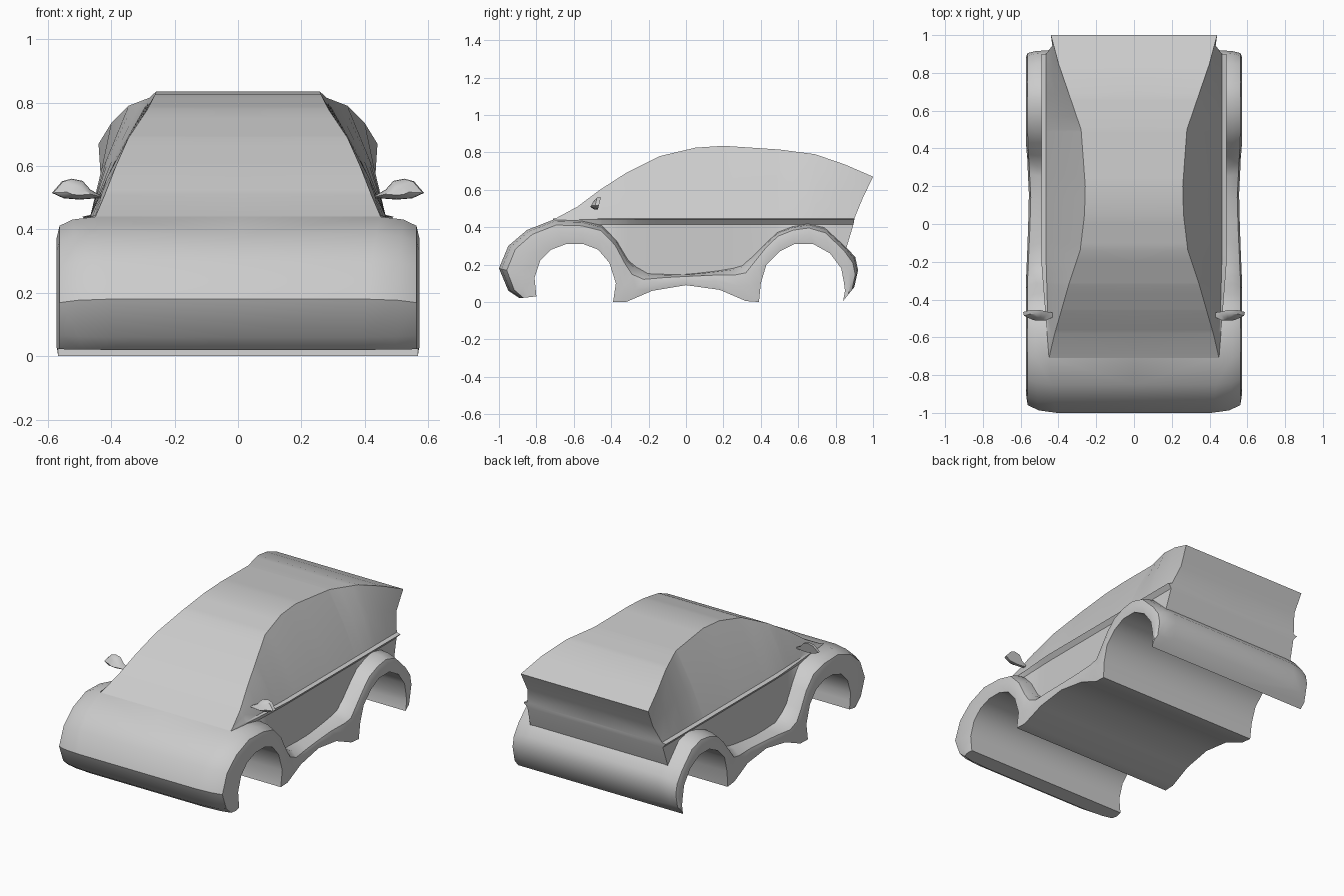
import bpy
import bmesh
import math

cube = bpy.data.objects.get("Cube")
if cube:
    bpy.data.objects.remove(cube, do_unlink=True)

grey = bpy.data.materials.new("body_grey")
grey.use_nodes = True
GREY = (0.6, 0.6, 0.6, 1)
grey.diffuse_color = GREY
grey.node_tree.nodes["Principled BSDF"].inputs["Base Color"].default_value = GREY


def lerp(a, b, t):
    return a + (b - a) * t


def sample(table, y, col):
    """Linear look-up of one column in a table sorted by its first column."""
    for a, b in zip(table, table[1:]):
        if y <= b[0]:
            return lerp(a[col], b[col], max(0, (y - a[0]) / (b[0] - a[0])))
    return table[-1][col]


def finish(name, bm, angle=40):
    """Turn a left half into a mirrored, smooth shaded object."""
    bmesh.ops.remove_doubles(bm, verts=bm.verts, dist=0.0005)
    bmesh.ops.recalc_face_normals(bm, faces=bm.faces)
    mesh = bpy.data.meshes.new(name)
    bm.to_mesh(mesh)
    bm.free()
    mesh.materials.append(grey)
    obj = bpy.data.objects.new(name, mesh)
    bpy.context.collection.objects.link(obj)
    mirror = obj.modifiers.new("mirror", 'MIRROR')
    mirror.merge_threshold = 0.0005
    bpy.ops.object.select_all(action='DESELECT')
    obj.select_set(True)
    bpy.context.view_layer.objects.active = obj
    bpy.ops.object.shade_smooth_by_angle(angle=math.radians(angle))
    return obj


def loft(bm, sections):
    """Skin a list of equally long point rows."""
    rows = [[bm.verts.new(p) for p in s] for s in sections]
    for a, b in zip(rows, rows[1:]):
        for j in range(len(a) - 1):
            bm.faces.new((a[j], a[j + 1], b[j + 1], b[j]))


# Outer fender line and matching wheel arch / sill line, as (y, z) pairs
front = [((-.89, .02), (-.8, .03)), ((-.95, .06), (-.805, .08)),
         ((-1, .18), (-.81, .13)), ((-.95, .3), (-.78, .22)),
         ((-.85, .385), (-.72, .28)), ((-.71, .44), (-.64, .31))]
side = [((-.56, .435), (-.55, .31)), ((-.45, .41), (-.47, .28)),
        ((-.37, .33), (-.41, .21)), ((-.31, .23), (-.375, .1)),
        ((-.26, .19), (-.39, 0)), ((-.2, .155), (-.32, 0)),
        ((-.1, .15), (-.18, .06)), ((0, .15), (0, .09)),
        ((.13, .165), (.18, .065)), ((.25, .185), (.32, .005)),
        ((.3, .2), (.39, 0)), ((.36, .25), (.4, .1)),
        ((.43, .32), (.43, .2)), ((.49, .375), (.5, .27)),
        ((.57, .405), (.58, .31)), ((.65, .42), (.68, .31)),
        ((.74, .4), (.77, .26))]
rear = [((.85, .3), (.83, .18)), ((.905, .24), (.845, .1)),
        ((.92, .17), (.85, .06)), ((.9, .08), (.84, .005))]


def fender_section(pair, inner_x):
    """Rounded flare from the fender line out, under and to the middle."""
    p, q = pair
    waist = 0.018 * max(0, 1 - abs(p[0] - .1) / .35)
    shape = ((inner_x, 0), (lerp(inner_x, .57, .6), .07), (.563, .22),
             (.573, .55), (.568, 1), (0, 1))
    return [(x - waist if x > .5 else x, lerp(p[0], q[0], t), lerp(p[1], q[1], t))
            for x, t in shape]


# Lower body: flared fenders, sills, floor and wheel tunnels
bm = bmesh.new()
sections = ([fender_section(s, lerp(.38, .45, i / 5)) for i, s in enumerate(front)]
            + [fender_section(s, .45) for s in side + rear])
loft(bm, sections)

# Nose and rear bumper skins across the middle, closed down to the tunnels
n = len(front)
for part in (sections[:n], sections[-len(rear) - 1:]):
    loft(bm, [[(0, *s[0][1:]), s[0]] for s in part])
for s in (sections[0], sections[-1]):
    centre = (0, *s[0][1:])
    bm.faces.new([bm.verts.new(p) for p in [centre] + s])
finish("lower_body", bm)

# Cabin: y, roof height, roof half width
roof = [(-.71, .44, .45), (-.58, .51, .42), (-.46, .6, .385), (-.32, .69, .345),
        (-.14, .78, .285), (.05, .825, .262), (.2, .835, .258), (.5, .815, .28),
        (.69, .79, .345), (.85, .735, .4), (1, .67, .44)]
fender_line = [s[0] for s in front[5:] + side + rear[:1]]


def cabin_section(y):
    z, w = sample(roof, y, 1), sample(roof, y, 2)
    belt = min(.44, z)
    ramp = min(1, (y + .71) / .5)
    door = min(sample(fender_line, y, 1) - .02, .405)
    tuck = max(0, (y - .74) / .26)
    glass = lerp(.45, .465, ramp)
    bulge = .012 * ramp * (1 - tuck) - .02 * tuck
    rows = [(0, z), (w, z),
            (lerp(w, glass, .5) + bulge, lerp(z, belt, .5)),
            (glass, belt + .006), (lerp(.45, .49, ramp), belt),
            (lerp(.45, .467, ramp), min(belt, .413)), (.475, door)]
    pull = (0, 0, .055, .1, .1, .105, .145)
    return [(x, y - tuck * d, h) for (x, h), d in zip(rows, pull)]


bm = bmesh.new()
stations = sorted({r[0] for r in roof} | {p[0] for p in fender_line if p[0] < .7})
cabin = [cabin_section(y) for y in stations]
loft(bm, cabin)
# Tailgate
loft(bm, [[(0, p[1], p[2]), p] for p in cabin[-1][1:]])
finish("cabin", bm, 35)

# Leaf shaped door mirrors on short stalks
outline = [(.42, .5), (.465, .525), (.49, .553), (.525, .56), (.555, .552),
           (.587, .515), (.55, .498), (.5, .494), (.46, .497)]
bm = bmesh.new()
rings = []
for y, k in ((-.505, .45), (-.485, .95), (-.465, 1)):
    rings.append([(lerp(.5, x, k), y + .25 * (z - .52), lerp(.52, z, k))
                  for x, z in outline])
loft(bm, [r + r[:1] for r in rings])
for r in (rings[0], rings[-1]):
    bm.faces.new([bm.verts.new(p) for p in r])
finish("door_mirrors", bm)
